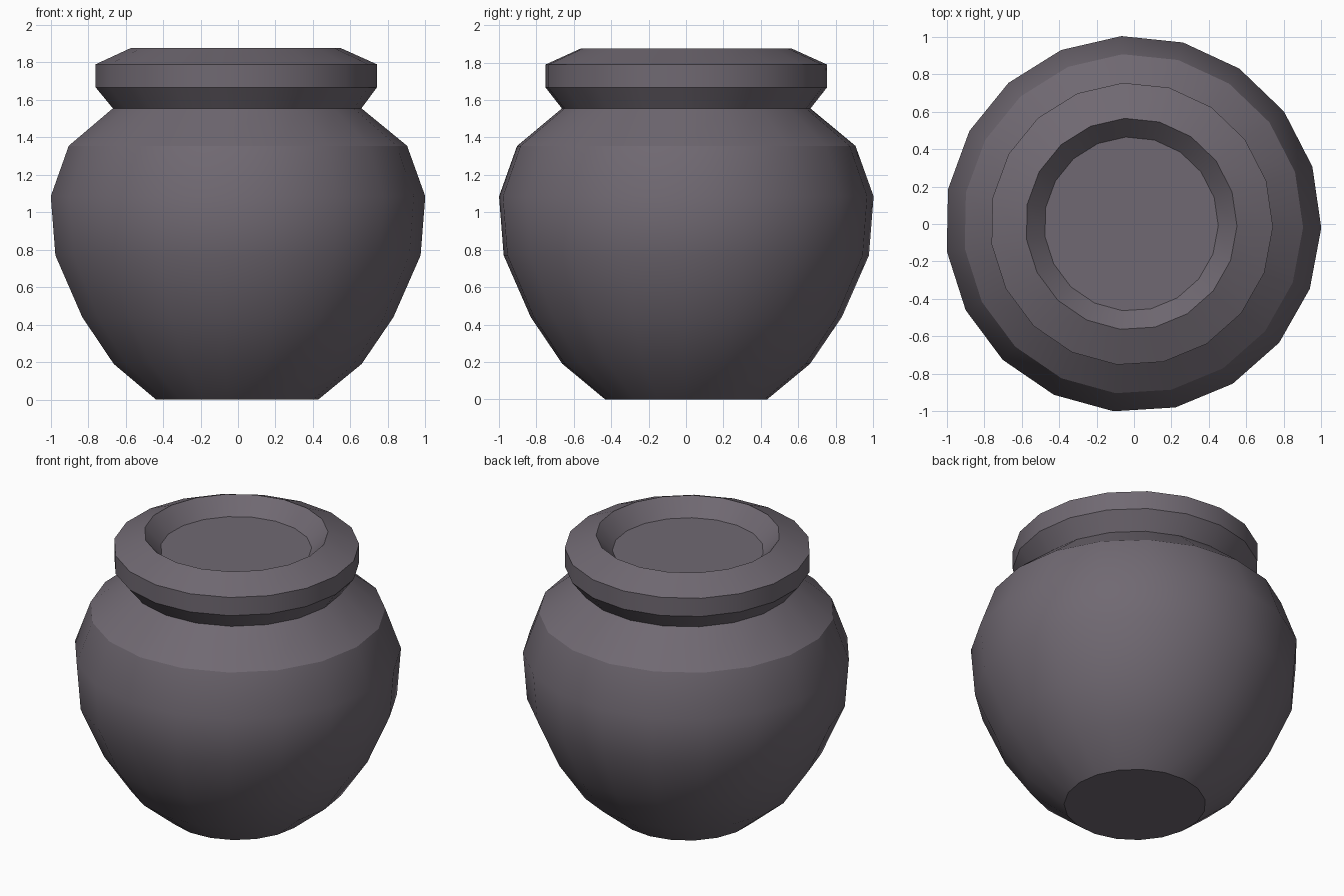
import bpy, bmesh, math

if "Cube" in bpy.data.objects:
    bpy.data.objects.remove(bpy.data.objects["Cube"])

SIDES = 19
START = math.radians(-1.2)

# Profile from base centre out and up to the sunken top: radius, height, x shift
PROFILE = [
    (0.435, 0.00, -0.007), (0.665, 0.19, -0.005), (0.835, 0.44, -0.005),
    (0.98, 0.77, -0.005), (1.005, 1.085, -0.005), (0.908, 1.355, -0.005),  # belly
    (0.667, 1.555, -0.008), (0.755, 1.667, -0.013), (0.755, 1.79, -0.013),  # neck, collar
    (0.565, 1.876, -0.015), (0.465, 1.77, -0.015),                          # rim, recess
]

clay = bpy.data.materials.new("dark grey clay")
clay.diffuse_color = (0.162, 0.141, 0.168, 1)
clay.use_nodes = True
clay.node_tree.nodes["Principled BSDF"].inputs["Base Color"].default_value = clay.diffuse_color

# Lathe the rings and cap both ends
bm = bmesh.new()
rings = []
for r, z, dx in PROFILE:
    rings.append([bm.verts.new((dx + r * math.cos(START + math.tau * i / SIDES),
                                r * math.sin(START + math.tau * i / SIDES), z))
                  for i in range(SIDES)])
for low, high in zip(rings, rings[1:]):
    for i in range(SIDES):
        j = (i + 1) % SIDES
        bm.faces.new((low[i], low[j], high[j], high[i]))
bm.faces.new(rings[0][::-1])
bm.faces.new(rings[-1])

mesh = bpy.data.meshes.new("pot")
bm.to_mesh(mesh)
bm.free()
mesh.materials.append(clay)
pot = bpy.data.objects.new("pot", mesh)
bpy.context.collection.objects.link(pot)

# Smooth around the pot, with sharp shoulder, neck and rim edges
bpy.context.view_layer.objects.active = pot
pot.select_set(True)
bpy.ops.object.shade_smooth_by_angle(angle=math.radians(29))
